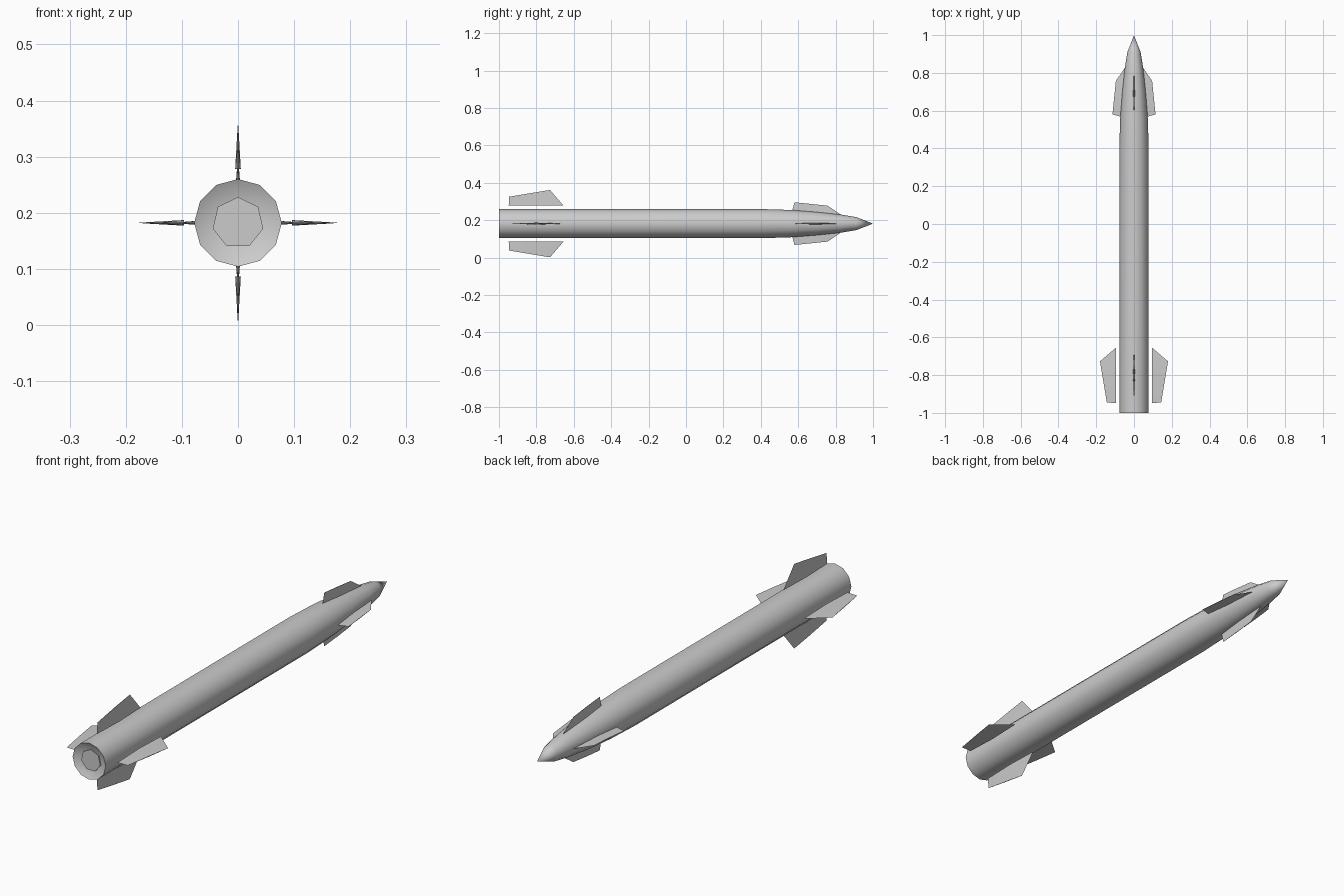
import bpy, bmesh, math
from mathutils import Matrix

if "Cube" in bpy.data.objects:
    bpy.data.objects.remove(bpy.data.objects["Cube"])

CZ = 0.182  # height of the body axis


def finish(name, bm, angle):
    bmesh.ops.recalc_face_normals(bm, faces=bm.faces)
    me = bpy.data.meshes.new(name)
    bm.to_mesh(me)
    bm.free()
    ob = bpy.data.objects.new(name, me)
    bpy.context.collection.objects.link(ob)
    bpy.ops.object.select_all(action='DESELECT')
    ob.select_set(True)
    bpy.context.view_layer.objects.active = ob
    bpy.ops.object.shade_smooth_by_angle(angle=math.radians(angle))
    return ob


def lathe(name, profile, sides, angle=40):
    # spin (y, radius) points around the body axis
    bm = bmesh.new()
    rings = []
    for y, r in profile:
        if r == 0:
            rings.append([bm.verts.new((0, y, CZ))] * sides)
        else:
            rings.append([bm.verts.new((r * math.sin(2 * math.pi * i / sides), y,
                                        CZ + r * math.cos(2 * math.pi * i / sides)))
                          for i in range(sides)])
    for a, b in zip(rings, rings[1:]):
        for i in range(sides):
            j = (i + 1) % sides
            bm.faces.new(list(dict.fromkeys((a[i], a[j], b[j], b[i]))))
    return finish(name, bm, angle)


def fin(name, outline, root_mid, tip_mid, t_root, t_tip, turn):
    # diamond-section fin; points are (y, distance from axis)
    bm = bmesh.new()
    rl, tl, tt, rt = [bm.verts.new((0, y, r)) for y, r in outline]
    roots, tips = [], []
    for s in (1, -1):
        a = bm.verts.new((s * t_root, *root_mid))
        b = bm.verts.new((s * t_tip, *tip_mid))
        bm.faces.new((rl, tl, b, a))
        bm.faces.new((a, b, tt, rt))
        roots.append(a)
        tips.append(b)
    bm.faces.new((rl, roots[0], rt, roots[1]))
    bm.faces.new((tl, tips[0], tt, tips[1]))
    rot = Matrix.Translation((0, 0, CZ)) @ Matrix.Rotation(turn, 4, 'Y')
    bmesh.ops.transform(bm, matrix=rot, verts=bm.verts)
    return finish(name, bm, 60)


# body with pointed nose and shallow tail recess
lathe("body", [(-0.985, 0), (-0.985, 0.05), (-1.0, 0.078), (0.4, 0.078), (0.56, 0.073),
               (0.7, 0.063), (0.83, 0.048), (0.91, 0.035), (1.0, 0)], 12)

# exhaust plate set in the tail
lathe("exhaust_plate", [(-0.98, 0.046), (-0.99, 0.046), (-0.99, 0)], 7)

# four tail fins and four nose fins
for k in range(4):
    turn = k * math.pi / 2
    fin(f"tail_fin_{k + 1}",
        [(-0.655, 0.096), (-0.727, 0.18), (-0.945, 0.144), (-0.948, 0.096)],
        (-0.80, 0.096), (-0.83, 0.163), 0.005, 0.0012, turn)
    fin(f"nose_fin_{k + 1}",
        [(0.84, 0.04), (0.757, 0.096), (0.58, 0.114), (0.567, 0.066)],
        (0.70, 0.055), (0.67, 0.105), 0.005, 0.0012, turn)
